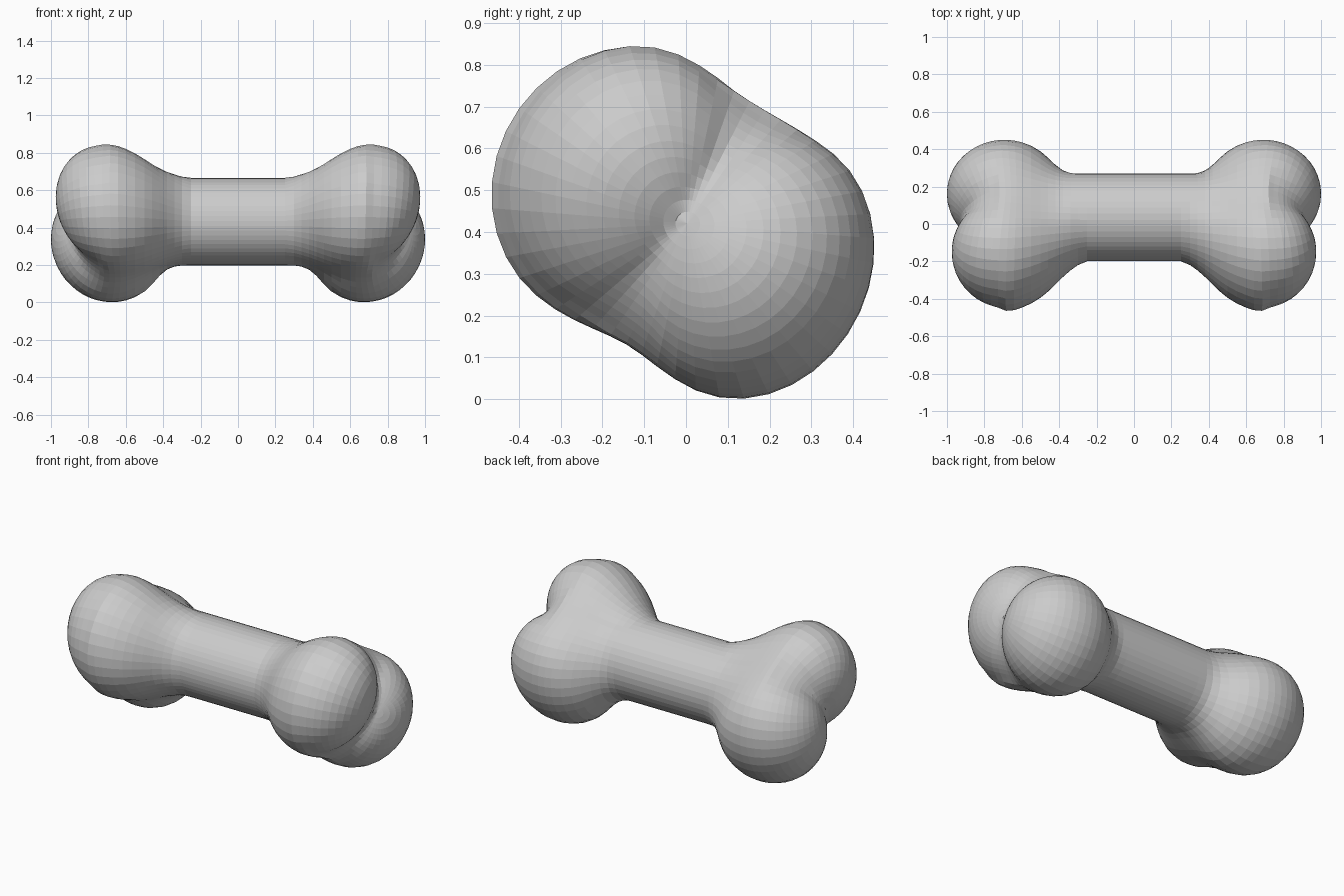
import bpy, bmesh, math
from mathutils import Vector

if "Cube" in bpy.data.objects:
    bpy.data.objects.remove(bpy.data.objects["Cube"])

SEG, CAP = 48, 18
TILT = math.radians(63)                      # direction of the groove between knobs
V = Vector((0, math.cos(TILT), math.sin(TILT)))
U = Vector((0, math.sin(TILT), -math.cos(TILT)))
# knobs: centre, semi-axes along x, U, V, lean of x with z (mirrored in x)
FRONT = (Vector((0.685, -0.154, 0.519)), (0.287, 0.285, 0.330), 0.12)
BACK = (Vector((0.69, 0.160, 0.321)), (0.31, 0.280, 0.330), 0.05)
SHAFT_Y, SHAFT_Z, SHAFT_R = 0.035, 0.432, 0.234
SPINE_Y, SPINE_Z, SPINE_END = 0.003, 0.42, 0.6


def blend(a, b, k):
    h = max(k - abs(a - b), 0) / k
    return min(a, b) - h * h * k / 4


def knob(p, centre, semi, lean):
    d = p - centre
    q = (d.x - lean * d.z, d.dot(U), d.dot(V))
    k0 = math.sqrt(sum((c / s) ** 2 for c, s in zip(q, semi)))
    k1 = math.sqrt(sum((c / s ** 2) ** 2 for c, s in zip(q, semi)))
    return k0 * (k0 - 1) / max(k1, 1e-6)


def neck(p):
    """Cone widening from the shaft into the front knob."""
    t = min(max((p.x - 0.25) / 0.4, 0), 1)
    y = SHAFT_Y + t * (-0.145 - SHAFT_Y)
    z = SHAFT_Z + t * (0.50 - SHAFT_Z)
    return max(math.hypot(p.y - y, p.z - z) - (0.225 + 0.055 * t), p.x - 0.65)


def field(p):
    p = Vector((abs(p.x), p.y, p.z))
    # crease is soft round the sides and sharp on the end face
    t = min(max((p.x - 0.72) / 0.16, 0), 1)
    ends = blend(knob(p, *FRONT), knob(p, *BACK), 0.22 - 0.18 * t)
    side = math.hypot(p.y - SHAFT_Y, p.z - SHAFT_Z) - SHAFT_R
    body = min(max(side, p.x - 0.65), neck(p))
    return blend(ends, body, 0.11)


def surface_point(origin, direction):
    lo, hi = 0.0, 0.75
    for _ in range(24):
        mid = (lo + hi) / 2
        if field(origin + direction * mid) < 0:
            lo = mid
        else:
            hi = mid
    return origin + direction * lo


# rings along the bone: (spine x, lean towards the end)
half = [(x, 0) for x in (0.1, 0.2, 0.25, 0.3, 0.34, 0.38, 0.42, 0.46, 0.5, 0.55, 0.6)]
half += [(SPINE_END, math.pi / 2 * i / CAP) for i in range(1, CAP)]
stations = [(-x, -a) for x, a in reversed(half)] + half

bm = bmesh.new()
rings = []
for x, lean in stations:
    origin = Vector((x, SPINE_Y, SPINE_Z))
    ring = []
    for i in range(SEG):
        t = TILT + 2 * math.pi * i / SEG
        d = Vector((math.sin(lean), math.cos(lean) * math.cos(t), math.cos(lean) * math.sin(t)))
        ring.append(bm.verts.new(surface_point(origin, d)))
    rings.append(ring)
for a, b in zip(rings, rings[1:]):
    for i in range(SEG):
        j = (i + 1) % SEG
        bm.faces.new((a[i], a[j], b[j], b[i]))

# close the two ends
for ring, s in ((rings[0], -1), (rings[-1], 1)):
    tip = bm.verts.new(surface_point(Vector((s * SPINE_END, SPINE_Y, SPINE_Z)), Vector((s, 0, 0))))
    for i in range(SEG):
        bm.faces.new((ring[i], ring[(i + 1) % SEG], tip))
bmesh.ops.recalc_face_normals(bm, faces=bm.faces)

mesh = bpy.data.meshes.new("bone")
bm.to_mesh(mesh)
bm.free()
bone = bpy.data.objects.new("bone", mesh)
bpy.context.collection.objects.link(bone)
